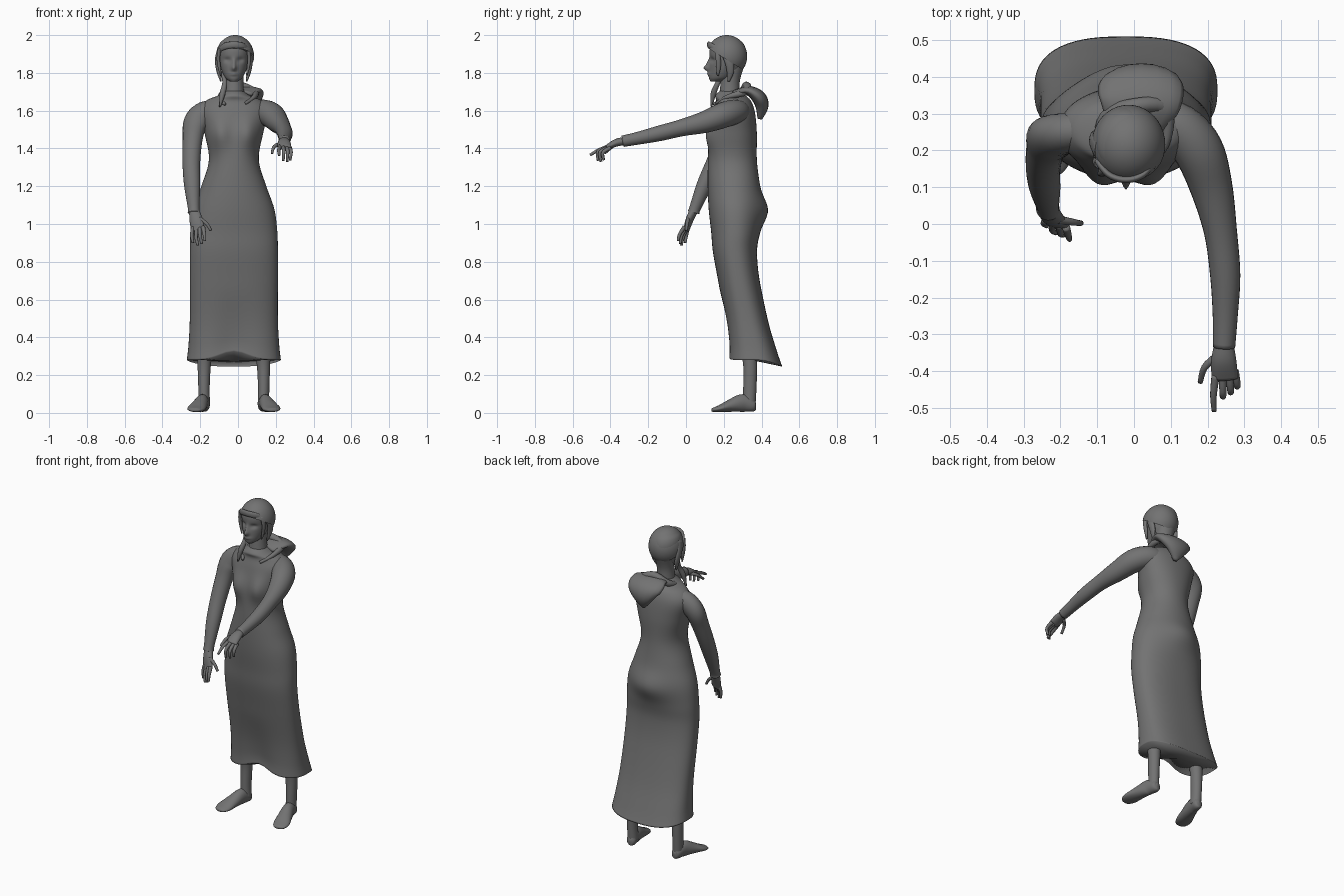
import bpy, bmesh, math
from mathutils import Vector
from math import exp

CX = -0.022   # body centre line
GREY = bpy.data.materials.new("dark_grey")
GREY.diffuse_color = (0.17, 0.17, 0.17, 1)


def spline(rows, k=6):
    """Catmull-Rom through rows of equal-length tuples."""
    out = []
    for i in range(len(rows) - 1):
        p0, p1 = rows[max(i - 1, 0)], rows[i]
        p2, p3 = rows[i + 1], rows[min(i + 2, len(rows) - 1)]
        for j in range(k):
            t = j / k
            out.append(tuple(0.5 * (2 * b + (c - a) * t + (2 * a - 5 * b + 4 * c - d) * t * t
                                    + (3 * b - a - 3 * c + d) * t ** 3)
                             for a, b, c, d in zip(p0, p1, p2, p3)))
    return out + [tuple(rows[-1])]


def skin(bm, rings):
    vs = [[bm.verts.new(p) for p in r] for r in rings]
    n = len(vs[0])
    for a, b in zip(vs, vs[1:]):
        for i in range(n):
            bm.faces.new((a[i], a[(i + 1) % n], b[(i + 1) % n], b[i]))
    caps = [bm.faces.new(vs[0]), bm.faces.new(vs[-1])]
    bmesh.ops.poke(bm, faces=caps)


def finish(name, bm):
    bmesh.ops.recalc_face_normals(bm, faces=bm.faces)
    me = bpy.data.meshes.new(name)
    bm.to_mesh(me)
    bm.free()
    me.polygons.foreach_set("use_smooth", [True] * len(me.polygons))
    me.materials.append(GREY)
    ob = bpy.data.objects.new(name, me)
    bpy.context.collection.objects.link(ob)
    return ob


def loft(name, rows, shape, seg=64, k=6):
    """Horizontal superellipse rings: (z, half width, front y, back y, exponent)."""
    rings = []
    for z, hw, yf, yb, n in spline(rows, k):
        ring = []
        for i in range(seg):
            a = 2 * math.pi * i / seg
            c, s = math.cos(a), math.sin(a)
            x = CX + hw * math.copysign(abs(c) ** (2 / n), c)
            t = math.copysign(abs(s) ** (2 / n), s)
            ring.append(shape(Vector((x, (yf + yb) / 2 + (yb - yf) / 2 * t, z)), t))
        rings.append(ring)
    bm = bmesh.new()
    skin(bm, rings)
    return finish(name, bm)


def tube(bm, pts, side=(1, 0, 0), seg=14, k=5):
    """Elliptical tube through (x, y, z, side radius, other radius)."""
    rows = spline([p if len(p) == 5 else (*p, p[3]) for p in pts], k)
    rings = []
    for i, r in enumerate(rows):
        t = Vector(rows[min(i + 1, len(rows) - 1)][:3]) - Vector(rows[max(i - 1, 0)][:3])
        t.normalize()
        u = Vector(side)
        u = (u - t * u.dot(t)).normalized()
        v = t.cross(u)
        rings.append([Vector(r[:3]) + u * r[3] * math.cos(2 * math.pi * j / seg)
                      + v * r[4] * math.sin(2 * math.pi * j / seg) for j in range(seg)])
    skin(bm, rings)


def tubes(name, paths, **kw):
    bm = bmesh.new()
    for p in paths:
        tube(bm, p, **kw)
    return finish(name, bm)


# Long dress with bust, hips and flared wavy hem, closed underneath
def dress_shape(p, t):
    dx, w = p.x - CX, min(max((0.65 - p.z) / 0.35, 0), 1)
    if t < 0:
        bust = sum(exp(-((dx - s) / 0.055) ** 2 - ((p.z - 1.475) / 0.075) ** 2) for s in (-.075, .075))
        mid = exp(-(dx / 0.1) ** 2)
        p.y += -0.034 * bust + 0.022 * w * mid
        p.z += 0.045 * w * w * mid
    else:
        p.y += 0.036 * exp(-(dx / .13) ** 2 - ((p.z - 1.07) / .085) ** 2)
        p.z -= 0.035 * w * t * t
    return p


loft("dress", [
    (1.705, .05, .18, .285, 2), (1.68, .085, .155, .315, 2), (1.65, .15, .16, .345, 2),
    (1.59, .18, .145, .365, 2.2), (1.48, .155, .13, .375, 2.2), (1.34, .132, .117, .375, 2.1),
    (1.20, .172, .115, .39, 2.1), (1.08, .214, .12, .398, 2.1), (.96, .23, .133, .388, 2.2),
    (.85, .233, .143, .376, 2.3), (.70, .233, .17, .39, 2.4), (.50, .233, .205, .435, 2.5),
    (.36, .240, .218, .48, 2.6), (.28, .249, .216, .51, 2.6)], dress_shape)


# Head with modelled nose, eye sockets, lips and chin
def face_shape(p, t):
    if t < 0:
        dx, z = p.x - CX, p.z
        p.y -= 0.028 * exp(-(dx / .012) ** 2 - ((z - 1.826) / .017) ** 2)
        p.y -= 0.012 * exp(-(dx / .009) ** 2 - ((z - 1.855) / .02) ** 2)
        p.y -= 0.008 * exp(-(dx / .022) ** 2 - ((z - 1.793) / .008) ** 2)
        for s in (-.034, .034):
            p.y += 0.012 * exp(-((dx - s) / .018) ** 2 - ((z - 1.868) / .013) ** 2)
    return p


loft("head", [
    (1.755, .022, .13, .19, 2), (1.775, .046, .121, .245, 2), (1.82, .068, .122, .295, 2),
    (1.87, .08, .125, .318, 2), (1.92, .085, .125, .318, 2), (1.96, .072, .14, .30, 2),
    (1.985, .04, .175, .265, 2)], face_shape, k=8)
tubes("neck", [[(CX, .255, 1.87, .063), (CX, .235, 1.76, .05), (CX, .23, 1.64, .06)]], seg=24)

# Hair cap, cut along a hairline that drops toward the nape
bm = bmesh.new()
bmesh.ops.create_uvsphere(bm, u_segments=40, v_segments=28, radius=1)
for v in bm.verts:
    v.co = Vector((CX + .007 + .1 * v.co.x, .216 + .108 * v.co.y, 1.888 + .112 * v.co.z))
bmesh.ops.bisect_plane(bm, geom=bm.verts[:] + bm.edges[:] + bm.faces[:],
                       plane_co=(0, .11, 1.935), plane_no=(0, -.62, -1), clear_outer=True)
finish("hair_cap", bm)

# Fringe, hair locks framing the face, one long lock over the shoulder
bm = bmesh.new()
tube(bm, [(CX - .078, .17, 1.92, .014, .008), (CX - .045, .133, 1.942, .018, .009),
          (CX, .12, 1.948, .018, .009), (CX + .045, .133, 1.942, .018, .009),
          (CX + .078, .17, 1.92, .014, .008)], (0, 0, 1))
for s in (-1, 1):
    tube(bm, [(CX + s * .075, .20, 1.93, .012, .03), (CX + s * .088, .225, 1.87, .012, .024),
              (CX + s * .08, .235, 1.81, .012, .02), (CX + s * .068, .225, 1.755, .004, .006)])
    tube(bm, [(CX + s * .074, .165, 1.93, .01, .016), (CX + s * .082, .17, 1.88, .009, .014),
              (CX + s * .077, .172, 1.83, .008, .012), (CX + s * .068, .168, 1.785, .004, .005)])
tube(bm, [(-.085, .20, 1.81, .009), (-.07, .17, 1.75, .013), (-.082, .145, 1.69, .015),
          (-.096, .135, 1.62, .004)])
finish("hair_locks", bm)

# Hood lying on the back, tapering to a tip, with a slim collar
tubes("hood_pouch", [[(0, .26, 1.69, .075, .02), (.015, .33, 1.705, .112, .026),
                      (.02, .385, 1.67, .112, .038), (.02, .402, 1.62, .072, .034),
                      (.02, .39, 1.555, .012, .012)]], seg=16)
tubes("hood_collar", [[(-.07, .145, 1.635, .008), (-.095, .21, 1.66, .013), (-.075, .29, 1.692, .02),
                       (0, .32, 1.732, .022), (.085, .315, 1.70, .02), (.085, .22, 1.672, .013),
                       (.04, .16, 1.64, .008)]], side=(0, 0, 1))

# Lowered arm and forward-reaching arm in sleeves with cuffs
tubes("lowered_sleeve", [[(-.10, .27, 1.605, .045, .05), (-.175, .25, 1.588, .054, .062),
                          (-.224, .235, 1.535, .056, .067), (-.24, .205, 1.45, .05, .054),
                          (-.247, .155, 1.33, .046, .048), (-.243, .10, 1.21, .041, .044),
                          (-.235, .05, 1.09, .03, .032), (-.234, .04, 1.06, .031, .033)]],
      side=(.6, 1, .3), seg=24)
tubes("reaching_sleeve", [[(.05, .29, 1.59, .055), (.12, .265, 1.595, .064), (.175, .20, 1.577, .068),
                           (.21, .10, 1.54, .058), (.235, -.02, 1.51, .045),
                           (.248, -.14, 1.48, .041), (.248, -.25, 1.455, .034),
                           (.245, -.335, 1.438, .03)]], side=(0, 0, 1), seg=24)


# Hands: palm, four fingers and thumb
def hand(name, palm, fingers, side):
    bm = bmesh.new()
    tube(bm, palm, side, 16)
    for f in fingers:
        n = len(f) - 1
        tube(bm, [(*p, .0115 - .0045 * i / n) for i, p in enumerate(f)], (.9, .2, .3), 10, 4)
    finish(name, bm)


hand("lowered_hand",
     [(-.235, .045, 1.08, .025, .022), (-.222, .018, 1.02, .036, .019), (-.21, 0, .965, .036, .013)],
     [[(-.237, .01, .985), (-.245, .002, .94), (-.238, -.005, .90)],
      [(-.219, .004, .98), (-.222, -.016, .93), (-.212, -.024, .887)],
      [(-.202, -.002, .98), (-.20, -.025, .935), (-.192, -.03, .895)],
      [(-.185, -.008, .985), (-.178, -.034, .945), (-.175, -.042, .91)],
      [(-.205, .012, 1.03), (-.165, .005, 1.0), (-.143, .002, .965)]], (1, -.3, 0))
hand("reaching_hand",
     [(.245, -.32, 1.44, .025, .022), (.244, -.37, 1.43, .034, .02), (.247, -.42, 1.405, .036, .013)],
     [[(.222, -.41, 1.41), (.216, -.465, 1.39), (.218, -.508, 1.365)],
      [(.24, -.41, 1.408), (.242, -.465, 1.385), (.24, -.465, 1.335)],
      [(.258, -.405, 1.406), (.263, -.455, 1.38), (.26, -.45, 1.33)],
      [(.274, -.40, 1.404), (.281, -.44, 1.378), (.276, -.435, 1.338)],
      [(.225, -.36, 1.425), (.192, -.39, 1.41), (.18, -.43, 1.375)]], (1, 0, 0))

# Bare legs and feet, toes turned slightly out
for s, n in ((-1, "left"), (1, "right")):
    X = lambda d: CX + s * d
    tubes(n + "_leg_and_foot", [
        [(X(.152), .33, .36, .044), (X(.157), .34, .25, .035, .037),
         (X(.158), .338, .13, .03, .035), (X(.156), .335, .04, .03, .033)],
        [(X(.153), .37, .035, .012, .02), (X(.155), .355, .037, .028, .032),
         (X(.166), .30, .052, .034, .047), (X(.183), .235, .038, .043, .033),
         (X(.199), .18, .023, .048, .019), (X(.208), .145, .016, .034, .011),
         (X(.21), .136, .015, .012, .006)]], seg=20)
